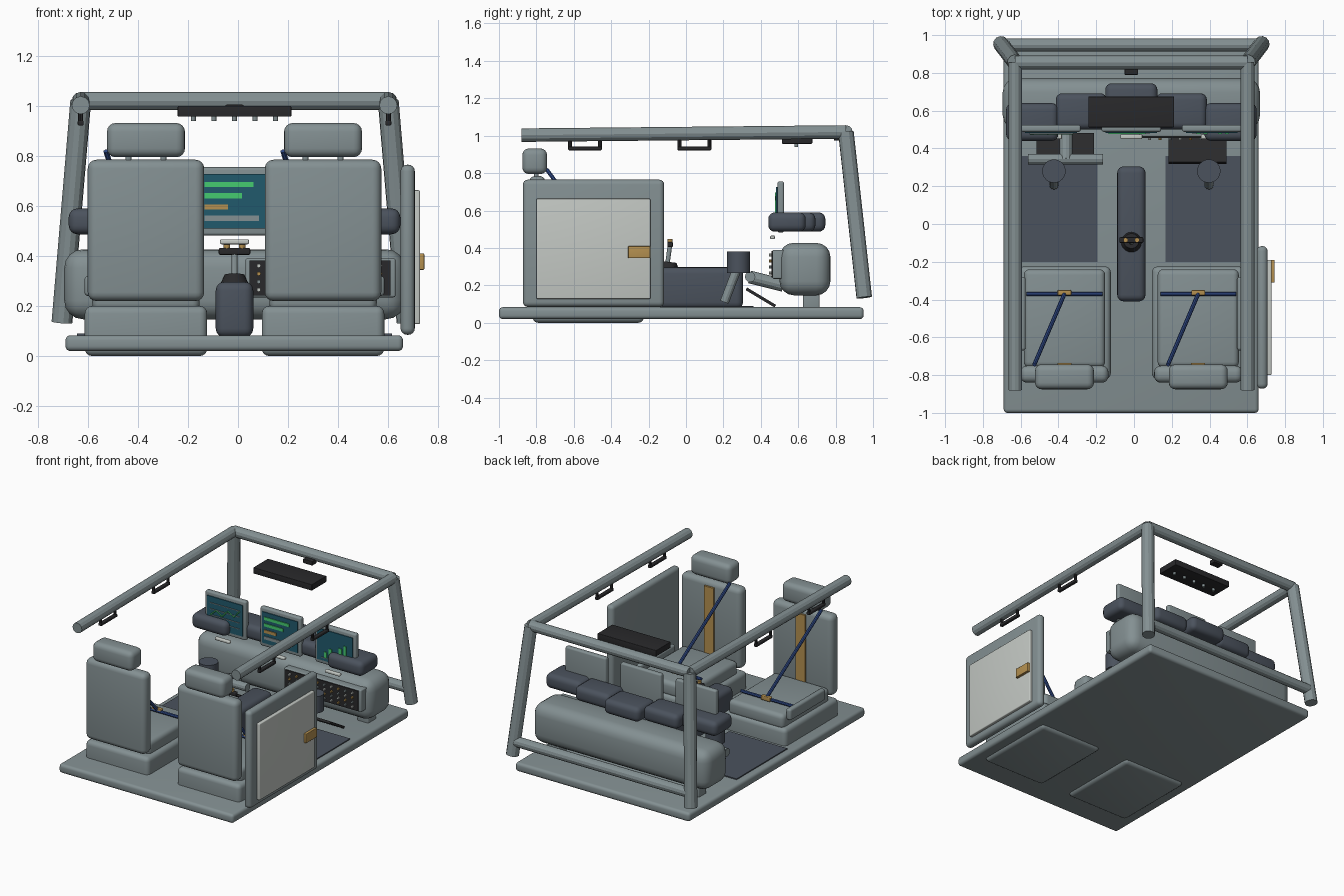
import bpy
import bmesh
from math import radians
from mathutils import Vector

default = bpy.data.objects.get("Cube")
if default:
    bpy.data.objects.remove(default, do_unlink=True)

MID = -.014  # centre line of the cabin


def material(name, *rgb):
    mat = bpy.data.materials.new(name)
    mat.use_nodes = True
    colour = (*rgb, 1)
    mat.diffuse_color = colour
    mat.node_tree.nodes["Principled BSDF"].inputs["Base Color"].default_value = colour
    return mat


GREY = material("cabin grey", .23, .28, .29)
SLATE = material("dark slate", .07, .085, .11)
BLACK = material("soft black", .022, .022, .024)
LIGHT = material("pale panel", .55, .58, .55)
TAN = material("brass tan", .46, .28, .08)
BLUE = material("belt blue", .03, .07, .25)
TEAL = material("screen teal", .015, .1, .15)
GREEN = material("signal green", .06, .6, .16)


def finish(name, bm, mat, smooth=True):
    mesh = bpy.data.meshes.new(name)
    bm.to_mesh(mesh)
    bm.free()
    mesh.materials.append(mat)
    obj = bpy.data.objects.new(name, mesh)
    bpy.context.collection.objects.link(obj)
    if smooth:
        bpy.ops.object.select_all(action='DESELECT')
        obj.select_set(True)
        bpy.context.view_layer.objects.active = obj
        bpy.ops.object.shade_smooth_by_angle(angle=radians(35))
    return obj


def box(name, low, high, mat, bevel=0):
    """Box between two corners, with optionally rounded edges."""
    low, high = Vector(low), Vector(high)
    bm = bmesh.new()
    bmesh.ops.create_cube(bm, size=1)
    bmesh.ops.scale(bm, vec=high - low, verts=bm.verts)
    bmesh.ops.translate(bm, vec=(low + high) / 2, verts=bm.verts)
    if bevel:
        bmesh.ops.bevel(bm, geom=bm.edges[:], offset=bevel, segments=4,
                        profile=.5, affect='EDGES', clamp_overlap=True)
    return finish(name, bm, mat, bevel > 0)


def block(name, x, half, ys, zs, mat, bevel=0):
    """Box centred on x, spanning two y values and two z values."""
    return box(name, (x - half, ys[0], zs[0]), (x + half, ys[1], zs[1]), mat, bevel)


def tube(name, start, end, radius, mat, sides=12, tip=None, smooth=False):
    start, end = Vector(start), Vector(end)
    axis = end - start
    bm = bmesh.new()
    bmesh.ops.create_cone(bm, cap_ends=True, segments=sides, radius1=radius,
                          radius2=radius if tip is None else tip, depth=axis.length)
    bmesh.ops.rotate(bm, matrix=axis.to_track_quat('Z', 'Y').to_matrix(), verts=bm.verts)
    bmesh.ops.translate(bm, vec=(start + end) / 2, verts=bm.verts)
    return finish(name, bm, mat, smooth)


# Floor
box("floor_pan", (-.69, -1, .02), (.66, .95, .083), GREY, .02)

# Things that exist on both sides
for side, label in ((-1, "right"), (1, "left")):
    def at(offset):
        return MID + side * offset

    # Roll frame
    roof = (at(.615), .855, 1.02)
    tube(f"{label}_roof_rail", (at(.615), -.88, 1.003), roof, .036, GREY)
    tube(f"{label}_pillar", roof, (at(.69), .953, .135), .042, GREY)
    for n, y in enumerate((-.54, .045)):
        for end in (-.08, .08):
            tube(f"{label}_grab_post_{n}", (at(.615), y + end, .98),
                 (at(.615), y + end, .93), .01, BLACK, 8)
        block(f"{label}_grab_bar_{n}", at(.615), .012, (y - .09, y + .09),
              (.922, .942), BLACK, .005)

    # Seat
    x = at(.354)
    block(f"{label}_seat_base", x, .245, (-.82, -.225), (0, .2), GREY, .03)
    block(f"{label}_seat_cushion", x, .215, (-.76, -.24), (.18, .285), GREY, .03)
    block(f"{label}_seat_back", x, .233, (-.84, -.75), (.22, .785), GREY, .035)
    block(f"{label}_headrest", x, .156, (-.875, -.743), (.795, .932), GREY, .035)
    block(f"{label}_seat_bolster", at(.58), .02, (-.67, -.28), (.24, .32), GREY, .015)
    for stem in (-.07, .07):
        tube(f"{label}_headrest_stem", (x + stem, -.8, .77), (x + stem, -.8, .82), .012, GREY)
    block(f"{label}_back_strip", x, .037, (-.755, -.737), (.27, .75), TAN)

    # Safety belt
    tube(f"{label}_lap_belt", (x - .2, -.37, .3), (x + .2, -.37, .3), .011, BLUE, 8)
    tube(f"{label}_shoulder_belt", (x, -.37, .31), (x - .16, -.745, .82), .011, BLUE, 8)
    block(f"{label}_belt_buckle", x, .036, (-.378, -.35), (.29, .32), TAN, .005)

    # Footwell with sloping foot plate and control stick
    block(f"{label}_floor_mat", at(.405), .225, (-.2, .36), (.08, .09), SLATE)
    plate = block(f"{label}_foot_plate", 0, .153, (-.09, .09), (-.008, .008), BLACK)
    plate.location = (at(.35), .4, .135)
    plate.rotation_euler.x = radians(-31)
    x = at(.41)
    tube(f"{label}_stick_stalk", (x, .27, .28), (x, .205, .11), .024, GREY)
    tube(f"{label}_stick_head", (x, .28, .265), (x, .28, .382), .062, SLATE, 24, smooth=True)
    block(f"{label}_dash_foot", at(.54), .045, (.625, .715), (.07, .18), GREY, .01)

    # Hood pods stepping forward to the middle
    block(f"{label}_outer_pod", at(.525), .138, (.44, .64), (.487, .59), SLATE, .035)
    block(f"{label}_inner_pod", at(.265), .135, (.5, .692), (.487, .59), SLATE, .035)

tube("front_roof_bar", (MID - .615, .855, 1.02), (MID + .615, .855, 1.02), .036, GREY)
tube("front_lower_bar", (MID - .68, .948, .23), (MID + .68, .948, .23), .034, GREY)
block("middle_pod", MID, .138, (.545, .745), (.487, .59), SLATE, .035)

# Dashboard
box("dashboard", (-.695, .5, .147), (.667, .772, .427), GREY, .075)
box("switch_frame", (.03, .462, .235), (.63, .53, .39), GREY, .008)
box("switch_panel", (.045, .456, .242), (.61, .464, .383), BLACK)
for row in range(4):
    for col in range(10):
        x, z = .083 + col * .054, .265 + row * .032
        mat = (LIGHT, TAN, GREY)[(row * 2 + col) % 3]
        tube("panel_switch", (x, .458, z), (x, .444, z), .008, mat, 8)

# Steering column and cross bar
tube("steering_column", (-.36, .52, .2), (-.36, .34, .245), .034, GREY)
tube("steering_bar", (-.56, .343, .245), (-.165, .343, .245), .028, GREY)

# Screens
for label, offset in (("right", -.426), ("middle", 0), ("left", .426)):
    x = MID + offset
    block(f"{label}_screen_frame", x, .158, (.488, .525), (.482, .755), GREY, .012)
    block(f"{label}_screen_glass", x, .137, (.482, .49), (.51, .727), TEAL)
    block(f"{label}_screen_tray", x, .058, (.45, .475), (.447, .466), LIGHT, .006)


def mark(x0, x1, z0, z1, mat):
    box("screen_mark", (x0, .477, z0), (x1, .483, z1), mat)


# Middle screen: list of bars
for row, (length, mat) in enumerate(((.195, GREEN), (.15, GREEN), (.095, TAN), (.217, GREY))):
    z = .675 - row * .045
    mark(MID - .12, MID - .12 + length, z, z + .021, mat)
# Left screen: rising columns and a line
for col, height in enumerate((.04, .07, .05, .095, .12)):
    x = .33 + col * .038
    mark(x, x + .022, .535, .535 + height, GREEN)
mark(.31, .52, .53, .534, GREY)
# Right screen: grid with a trace
for row in range(4):
    z = .555 + row * .042
    mark(MID - .54, MID - .31, z, z + .004, GREY)
trace = [(MID - .535 + n * .045, .478, .6 + step)
         for n, step in enumerate((0, .04, .01, .06, .03, .08))]
for start, end in zip(trace, trace[1:]):
    tube("screen_trace", start, end, .004, GREEN, 6)

# Centre console and lever
block("centre_console", MID, .075, (-.41, .305), (.075, .297), SLATE, .035)
tube("lever_boot", (MID, -.095, .285), (MID, -.09, .325), .058, BLACK, 20, .04, True)
tube("lever_stick", (MID, -.1, .31), (MID, -.085, .42), .012, GREY)
block("lever_grip", MID, .063, (-.1, -.07), (.405, .432), BLACK, .006)
for step in (-.03, .03):
    tube("lever_button", (MID + step, -.085, .43), (MID + step, -.085, .447), .013, TAN)

# Overhead console
block("overhead_console", MID, .227, (.512, .675), (.957, 1), BLACK, .004)
block("overhead_mount", MID, .036, (.79, .84), (.975, 1.005), BLACK, .004)
for n in range(5):
    x = MID + (n - 2) * .082
    tube("overhead_knob", (x, .59, .96), (x, .59, .94), .01, GREY)

# Door on the left side
box("door_shell", (.65, -.872, .085), (.707, -.117, .765), GREY, .026)
box("door_panel", (.7, -.8, .128), (.728, -.19, .663), LIGHT, .006)
box("door_handle", (.722, -.31, .345), (.745, -.19, .41), TAN, .004)
